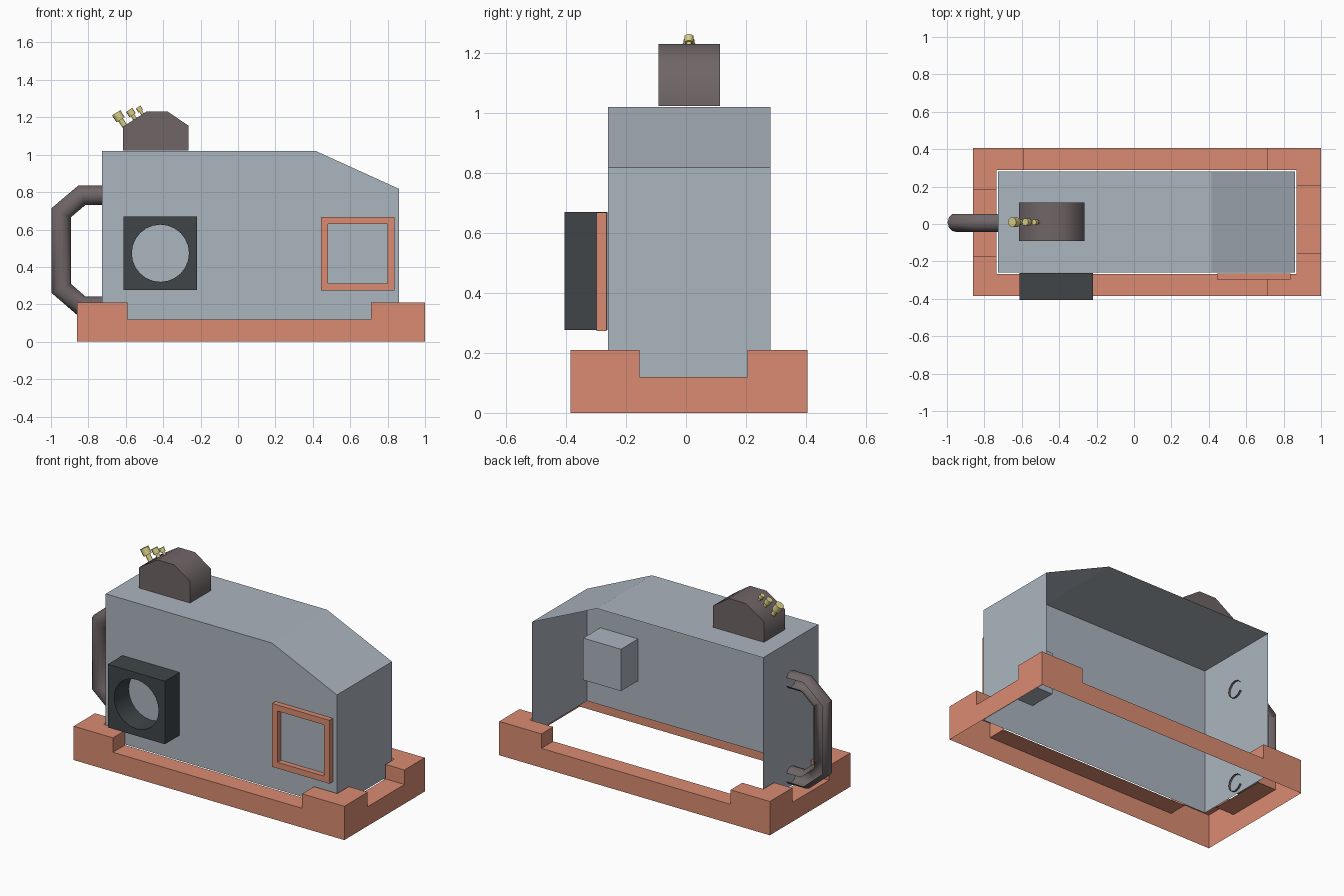
import bpy, bmesh, math
from mathutils import Vector

if "Cube" in bpy.data.objects:
    bpy.data.objects.remove(bpy.data.objects["Cube"])


def material(name, rgb):
    m = bpy.data.materials.new(name)
    m.diffuse_color = (*rgb, 1)
    m.use_nodes = True
    m.node_tree.nodes["Principled BSDF"].inputs["Base Color"].default_value = m.diffuse_color
    return m


ORANGE = material("orange", (0.70, 0.26, 0.165))
STEEL = material("steel", (0.41, 0.46, 0.52))
BROWN = material("brown_grey", (0.16, 0.13, 0.135))
DARK = material("dark", (0.05, 0.06, 0.065))
YELLOW = material("yellow", (0.70, 0.62, 0.24))


def finish(bm, name, mat, smooth=None):
    bmesh.ops.remove_doubles(bm, verts=bm.verts, dist=1e-5)
    bmesh.ops.recalc_face_normals(bm, faces=bm.faces)
    me = bpy.data.meshes.new(name)
    bm.to_mesh(me)
    bm.free()
    ob = bpy.data.objects.new(name, me)
    bpy.context.collection.objects.link(ob)
    me.materials.append(mat)
    if smooth:
        bpy.ops.object.select_all(action='DESELECT')
        ob.select_set(True)
        bpy.context.view_layer.objects.active = ob
        bpy.ops.object.shade_smooth_by_angle(angle=math.radians(smooth))
    return ob


def face(bm, pts):
    return bm.faces.new([bm.verts.new(p) for p in pts])


def extrude_profile(bm, prof, y0, y1, skip=(), back=True):
    """Sweep an xz profile along y, leaving out the listed edges."""
    face(bm, [(x, y0, z) for x, z in prof])
    if back:
        face(bm, [(x, y1, z) for x, z in reversed(prof)])
    for i, (a, b) in enumerate(zip(prof, prof[1:] + prof[:1])):
        if i not in skip:
            face(bm, [(a[0], y1, a[1]), (b[0], y1, b[1]), (b[0], y0, b[1]), (a[0], y0, a[1])])


def square_ring(name, mat, cx, cz, outer, inner, y0, y1, n, round_hole, smooth=None):
    """Square plate on the front wall with a round or square opening."""
    bm = bmesh.new()
    loops = []
    for i in range(n):
        a = 2 * math.pi * i / n + math.pi / 4
        c, s = math.cos(a), math.sin(a)
        k = 1 / max(abs(c), abs(s))
        ki = 1 if round_hole else k
        o = (cx + c * k * outer, cz + s * k * outer)
        q = (cx + c * ki * inner, cz + s * ki * inner)
        loops.append([(o[0], y0, o[1]), (q[0], y0, q[1]), (q[0], y1, q[1]), (o[0], y1, o[1])])
    for i in range(n):
        p, q = loops[i], loops[(i + 1) % n]
        for j in range(4):
            face(bm, [p[j], p[(j + 1) % 4], q[(j + 1) % 4], q[j]])
    return finish(bm, name, mat, smooth)


# Base tray: hollow ring with raised corners, open underneath
xs = [-0.86, -0.735, -0.59, 0.71, 0.87, 1.0]
ys = [-0.385, -0.268, -0.175, 0.185, 0.29, 0.405]


def height(i, j):
    if not (0 <= i < 5 and 0 <= j < 5):
        return 0.0
    if 0 < i < 4 and 0 < j < 4:
        return None
    return 0.21 if i != 2 and j != 2 else 0.12


def corner(i, j):
    return xs[i], ys[j] + (0.02 if i > 2 and j in (2, 3) else 0)


bm = bmesh.new()
for i in range(5):
    for j in range(5):
        h = height(i, j)
        if h is None:
            continue
        c = [corner(i, j), corner(i + 1, j), corner(i + 1, j + 1), corner(i, j + 1)]
        face(bm, [(x, y, h) for x, y in c])
        for k, (di, dj) in enumerate([(0, -1), (1, 0), (0, 1), (-1, 0)]):
            g = height(i + di, j + dj)
            if g is not None and g < h:
                a, b = c[k], c[(k + 1) % 4]
                face(bm, [(*a, g), (*b, g), (*b, h), (*a, h)])
finish(bm, "base_tray", ORANGE)

# Body shell, open at the back and the bottom
bm = bmesh.new()
extrude_profile(bm, [(-0.727, 0.12), (0.862, 0.12), (0.862, 0.817), (0.415, 1.02), (-0.727, 1.02)],
                -0.26, 0.281, skip=(0,), back=False)
finish(bm, "body_shell", STEEL)

# Small box on the inside of the front wall, behind the window
bm = bmesh.new()
extrude_profile(bm, [(0.51, 0.34), (0.77, 0.34), (0.77, 0.60), (0.51, 0.60)], -0.258, -0.09)
finish(bm, "inner_box", STEEL)

# Window frame and round-holed block on the front wall
square_ring("window_frame", ORANGE, 0.64, 0.47, 0.197, 0.159, -0.298, -0.265, 4, False)
square_ring("speaker_block", DARK, -0.415, 0.473, 0.196, 0.153, -0.405, -0.262, 24, True, 40)

# Top housing, open underneath
bm = bmesh.new()
extrude_profile(bm, [(-0.615, 1.022), (-0.265, 1.022), (-0.265, 1.155), (-0.375, 1.23),
                     (-0.49, 1.23), (-0.615, 1.15)], -0.092, 0.114, skip=(0,))
finish(bm, "top_housing", BROWN, 60)

# Three levers standing on the housing's slope
normal = Vector((-0.54, 0, 0.84)).normalized()
rot = normal.to_track_quat('Z', 'Y').to_matrix().to_4x4()


def rod(bm, centre, radius, length):
    m = rot.copy()
    m.translation = centre
    bmesh.ops.create_cone(bm, cap_ends=True, segments=10, radius1=radius, radius2=radius,
                          depth=length, matrix=m)


for n, (x, z, r, reach) in enumerate([(-0.607, 1.155, 0.026, 0.06), (-0.55, 1.19, 0.02, 0.042),
                                      (-0.51, 1.217, 0.015, 0.032)], 1):
    bm = bmesh.new()
    foot = Vector((x, 0.01, z))
    rod(bm, foot + normal * (reach / 2 - 0.005), r * 0.55, reach + 0.01)
    rod(bm, foot + normal * reach, r, r * 1.7)
    finish(bm, f"lever_{n}", YELLOW, 40)

# Carrying handle: bent tube with a slot along its rear side
path = [Vector(p) for p in [(-0.715, 0.783), (-0.835, 0.783), (-0.945, 0.69),
                            (-0.945, 0.285), (-0.835, 0.19), (-0.715, 0.19)]]
SIDES, R = 12, 0.052
bm = bmesh.new()
rings = []
for i, p in enumerate(path):
    d0 = (p - path[max(i - 1, 0)]) if i else path[1] - p
    d1 = (path[i + 1] - p) if i < len(path) - 1 else d0
    t = (d0.normalized() + d1.normalized()).normalized()
    miter = 1 / t.dot(d0.normalized())
    side = Vector((-t.y, t.x)) * miter
    ring = []
    for k in range(SIDES):
        a = 2 * math.pi * k / SIDES
        q = p + side * math.sin(a) * R
        ring.append((q.x, 0.008 + math.cos(a) * R, q.y))
    rings.append(ring)
for p, q in zip(rings, rings[1:]):
    for k in range(1, SIDES - 1):
        face(bm, [p[k], p[(k + 1) % SIDES], q[(k + 1) % SIDES], q[k]])
finish(bm, "carry_handle", BROWN, 40)
